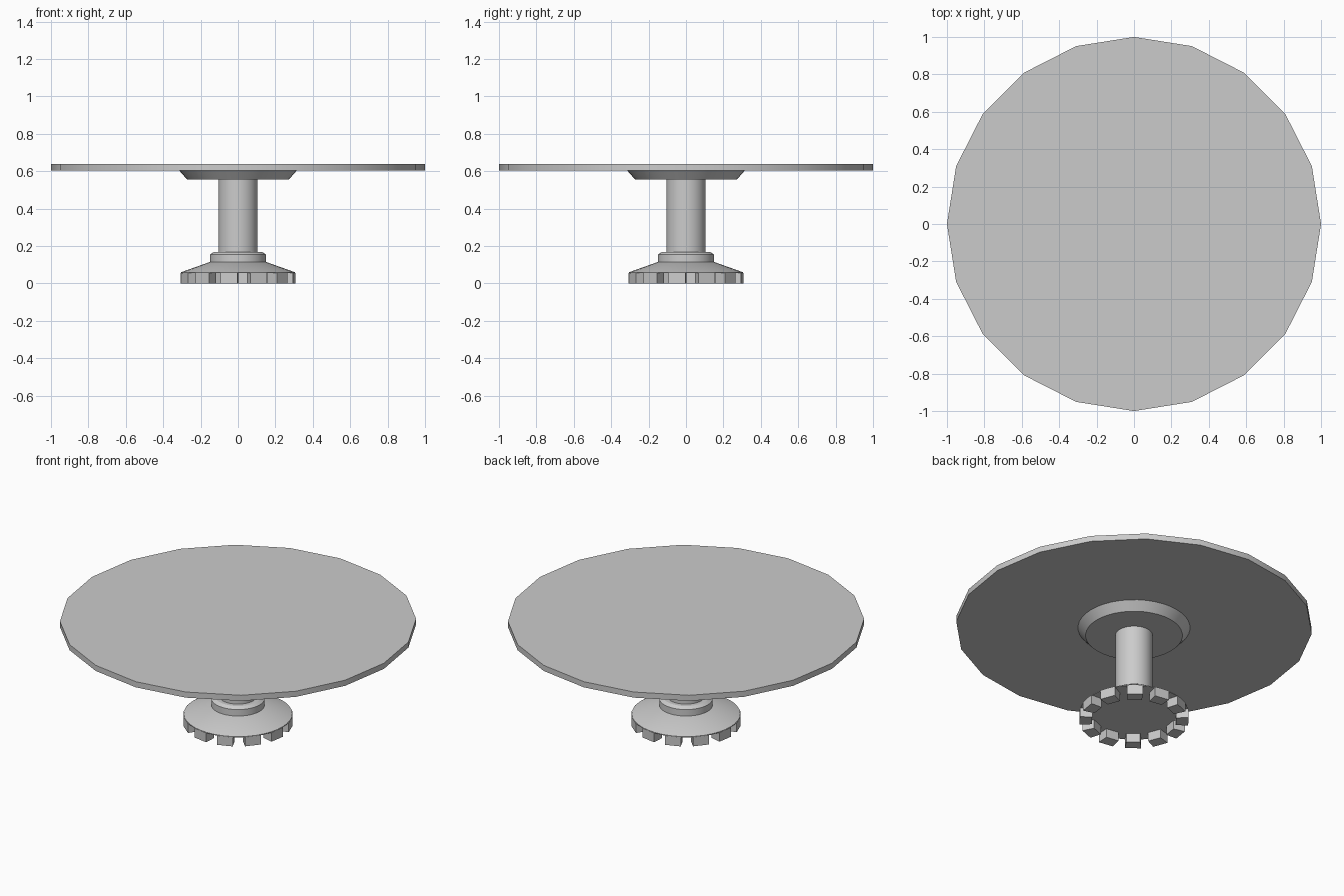
import bpy, bmesh
from math import sin, cos, pi, radians

if "Cube" in bpy.data.objects:
    bpy.data.objects.remove(bpy.data.objects["Cube"])


def lathe(name, profile, sides, smooth=True):
    """Closed solid of revolution from (radius, z) points, bottom to top."""
    bm = bmesh.new()
    rings = [[bm.verts.new((r * cos(2 * pi * i / sides), r * sin(2 * pi * i / sides), z))
              for i in range(sides)] for r, z in profile]
    for a, b in zip(rings, rings[1:]):
        for i in range(sides):
            j = (i + 1) % sides
            bm.faces.new((a[i], a[j], b[j], b[i]))
    bm.faces.new(rings[0][::-1])
    bm.faces.new(rings[-1])
    return finish(name, bm, smooth)


def finish(name, bm, smooth):
    mesh = bpy.data.meshes.new(name)
    bm.to_mesh(mesh)
    bm.free()
    ob = bpy.data.objects.new(name, mesh)
    bpy.context.collection.objects.link(ob)
    if smooth:
        bpy.ops.object.select_all(action='DESELECT')
        ob.select_set(True)
        bpy.context.view_layer.objects.active = ob
        bpy.ops.object.shade_smooth_by_angle(angle=radians(25))
    return ob


# Round top with twenty sides
lathe("table_top", [(1.0, 0.605), (1.0, 0.64)], 20)

# Tapered plate under the top
lathe("support_plate", [(0.272, 0.555), (0.315, 0.605)], 40)

# Column
lathe("column", [(0.105, 0.12), (0.105, 0.56)], 40)

# Collar with a chamfered upper edge
lathe("collar", [(0.15, 0.11), (0.15, 0.155), (0.13, 0.168)], 40)

# Conical foot
lathe("foot_cone", [(0.305, 0.055), (0.305, 0.06), (0.15, 0.115)], 40)

# Ring of block feet under the cone rim
COUNT, INNER, OUTER, HALF, HEIGHT = 12, 0.235, 0.305, 0.046, 0.057
bm = bmesh.new()
for k in range(COUNT):
    ang = radians(-99) + 2 * pi * k / COUNT
    made = bmesh.ops.create_cube(bm, size=1.0)["verts"]
    for v in made:
        r = (INNER + OUTER) / 2 + v.co.x * (OUTER - INNER)
        t = v.co.y * 2 * HALF * (1.0 if v.co.x > 0 else 0.85)
        z = (v.co.z + 0.5) * HEIGHT
        v.co = (r * cos(ang) - t * sin(ang), r * sin(ang) + t * cos(ang), z)
finish("block_feet", bm, False)
